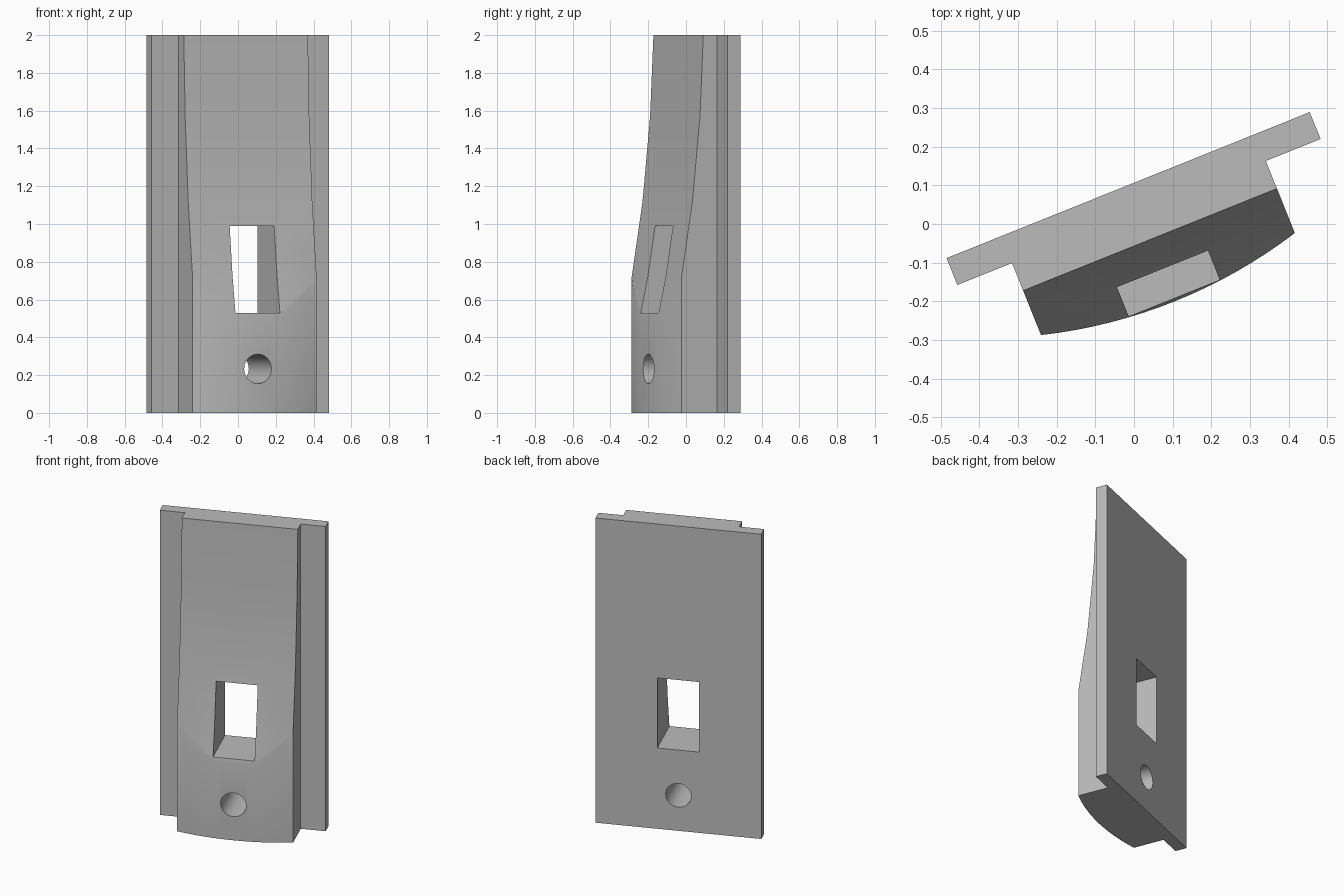
import bpy
import bmesh
import math
from mathutils import Matrix, Vector

TILT = math.radians(21.9)
MID = 0.0235          # centre line of the part along its width
HALF_PLATE, HALF_BLOCK = 0.5065, 0.354
BACK, STEP, CHEEK, SAG = 0.099, 0.024, -0.177, 0.048

cube = bpy.data.objects.get("Cube")
if cube:
    bpy.data.objects.remove(cube, do_unlink=True)

grey = bpy.data.materials.new("grey")
grey.use_nodes = True
grey.diffuse_color = (0.5, 0.5, 0.5, 1)
grey.node_tree.nodes["Principled BSDF"].inputs["Base Color"].default_value = (0.5, 0.5, 0.5, 1)


def prism(name, outline, sweep):
    """Extrude a closed 3D outline along a vector."""
    bm = bmesh.new()
    face = bm.faces.new([bm.verts.new(p) for p in outline])
    ext = bmesh.ops.extrude_face_region(bm, geom=[face])
    moved = [g for g in ext["geom"] if isinstance(g, bmesh.types.BMVert)]
    bmesh.ops.translate(bm, verts=moved, vec=Vector(sweep))
    bmesh.ops.recalc_face_normals(bm, faces=bm.faces)
    mesh = bpy.data.meshes.new(name)
    bm.to_mesh(mesh)
    bm.free()
    mesh.materials.append(grey)
    obj = bpy.data.objects.new(name, mesh)
    bpy.context.collection.objects.link(obj)
    return obj


def cut(target, cutter):
    """Subtract the cutter and discard it."""
    cutter.hide_render = True
    mod = target.modifiers.new("cut", "BOOLEAN")
    mod.operation, mod.solver, mod.object = "DIFFERENCE", "EXACT", cutter
    bpy.context.view_layer.objects.active = target
    bpy.ops.object.modifier_apply(modifier=mod.name)
    bpy.data.objects.remove(cutter, do_unlink=True)


# Flanged plate with a bowed front block, as one cross-section
radius = (HALF_BLOCK ** 2 + SAG ** 2) / (2 * SAG)
half_angle = math.asin(HALF_BLOCK / radius)
STEPS = 16
bow = []
for i in range(STEPS + 1):
    a = half_angle * (2 * i / STEPS - 1)
    bow.append((radius * math.sin(a), CHEEK - SAG + radius * (1 - math.cos(a))))
section = [(-HALF_PLATE, BACK), (-HALF_PLATE, STEP), (-HALF_BLOCK, STEP)] + bow + [
    (HALF_BLOCK, STEP), (HALF_PLATE, STEP), (HALF_PLATE, BACK)]
body = prism("flanged_plate", [(x + MID, y, 0) for x, y in section], (0, 0, 2))

# Concave sweep that thins the block toward the top
sweep = [(-0.048, 2.1), (-0.053, 2), (-0.072, 1.57), (-0.115, 1.12), (-0.177, 0.72),
         (-0.262, 0.32), (-0.5, 0.32), (-0.5, 2.1)]
cut(body, prism("sweep_cutter", [(-0.45, y, z) for y, z in sweep], (0.95, 0, 0)))

# Rectangular window
window = [(-0.102, 0.53), (0.152, 0.53), (0.152, 0.99), (-0.102, 0.99)]
cut(body, prism("window_cutter", [(x, -0.5, z) for x, z in window], (0, 1, 0)))

# Round hole
SIDES = 24
ring = [math.tau * i / SIDES for i in range(SIDES)]
cut(body, prism("hole_cutter", [(MID + 0.078 * math.cos(a), -0.5, 0.233 + 0.078 * math.sin(a))
                                for a in ring], (0, 1, 0)))

# Turn the part and shade its curved faces smooth
body.data.transform(Matrix.Rotation(TILT, 4, "Z"))
bpy.ops.object.select_all(action="DESELECT")
body.select_set(True)
bpy.context.view_layer.objects.active = body
bpy.ops.object.shade_smooth_by_angle(angle=math.radians(30))
